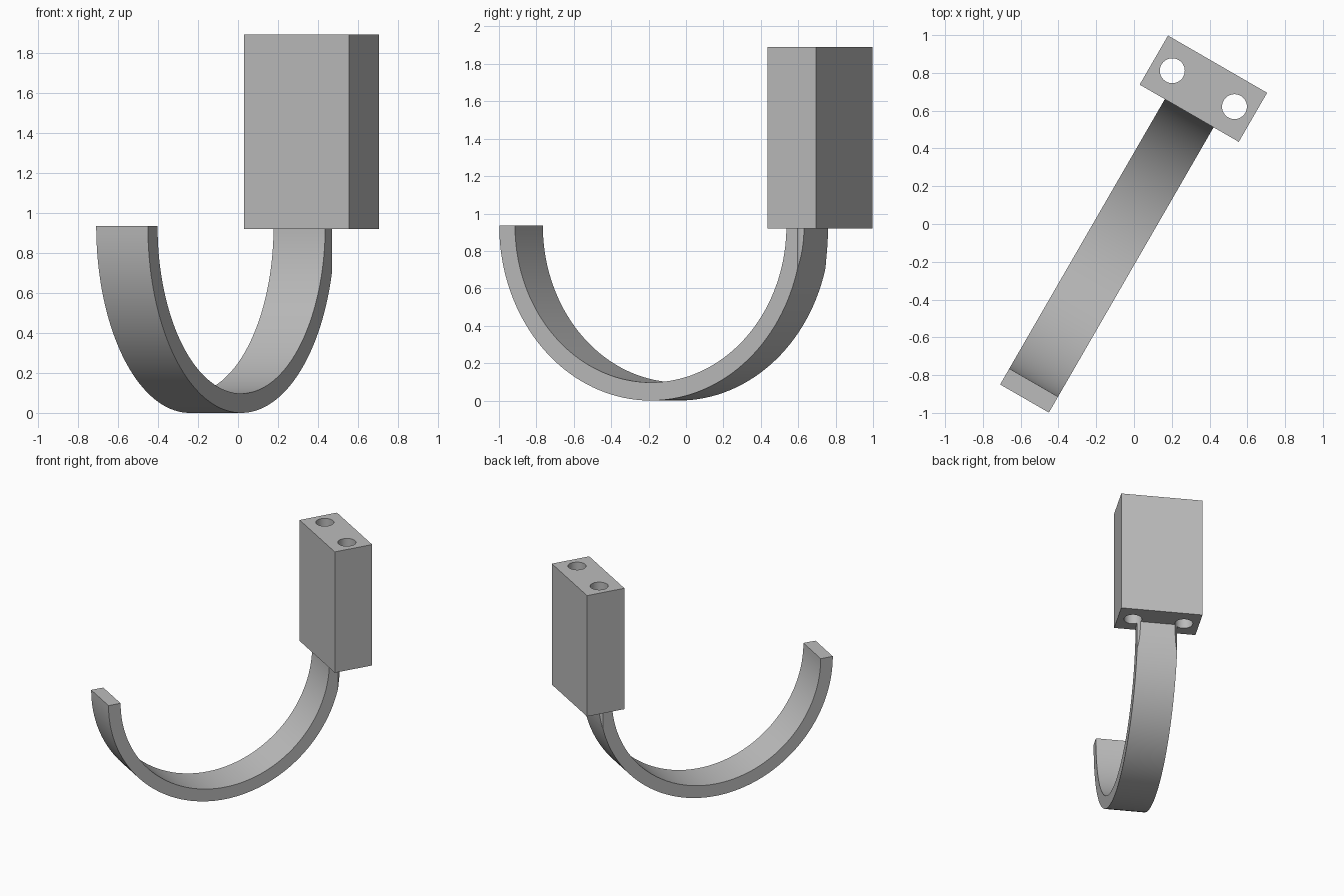
import bpy, bmesh
from math import radians, pi, cos, sin
from mathutils import Matrix, Vector

cube = bpy.data.objects.get("Cube")
if cube:
    bpy.data.objects.remove(cube, do_unlink=True)

TURN = Matrix.Rotation(radians(-30), 4, 'Z')   # the whole holder is turned about z
MID = -0.04                                    # shared centre line across the width
BLOCK_Y = 0.804

grey = bpy.data.materials.new("plain_grey")
grey.use_nodes = True
grey.diffuse_color = (0.5, 0.5, 0.5, 1)
grey.node_tree.nodes["Principled BSDF"].inputs["Base Color"].default_value = (0.5, 0.5, 0.5, 1)


def make_object(name, bm):
    bmesh.ops.recalc_face_normals(bm, faces=bm.faces)
    mesh = bpy.data.meshes.new(name)
    bm.to_mesh(mesh)
    bm.free()
    mesh.materials.append(grey)
    obj = bpy.data.objects.new(name, mesh)
    bpy.context.collection.objects.link(obj)
    obj.matrix_world = TURN
    return obj


# Mounting block
bm = bmesh.new()
bmesh.ops.create_cube(bm, size=1, matrix=Matrix.Translation((MID, BLOCK_Y, 1.405))
                      @ Matrix.Diagonal((0.606, 0.3, 0.97, 1)))
block = make_object("mounting_block", bm)

# Half-ring hook: arc profile extruded across the width
STEPS, WIDTH = 72, 0.298
OUTER, INNER = 0.935, 0.838
angles = [pi + pi * i / STEPS for i in range(STEPS + 1)]
outline = [(OUTER, a) for a in angles] + [(INNER, a) for a in reversed(angles)]
bm = bmesh.new()
profile = bm.faces.new([bm.verts.new((MID - WIDTH / 2, -0.155 + r * cos(a), OUTER + r * sin(a)))
                        for r, a in outline])
side = bmesh.ops.extrude_face_region(bm, geom=[profile])["geom"]
bmesh.ops.translate(bm, vec=Vector((WIDTH, 0, 0)),
                    verts=[v for v in side if isinstance(v, bmesh.types.BMVert)])
hook = make_object("hook", bm)

# Two screw holes, which run down through the block and nick the hook edges
bm = bmesh.new()
for sign in (-1, 1):
    bmesh.ops.create_cone(bm, cap_ends=True, segments=48, radius1=0.066, radius2=0.066, depth=2,
                          matrix=Matrix.Translation((MID + sign * 0.19, BLOCK_Y, 1.3)))
cutter = make_object("hole_cutter", bm)
cutter.hide_render = True

for obj in (block, hook):
    bpy.ops.object.select_all(action='DESELECT')
    obj.select_set(True)
    bpy.context.view_layer.objects.active = obj
    cut = obj.modifiers.new("holes", 'BOOLEAN')
    cut.operation = 'DIFFERENCE'
    cut.solver = 'EXACT'
    cut.object = cutter
    bpy.ops.object.modifier_apply(modifier=cut.name)
    bpy.ops.object.shade_smooth_by_angle(angle=radians(30))

bpy.data.objects.remove(cutter, do_unlink=True)
